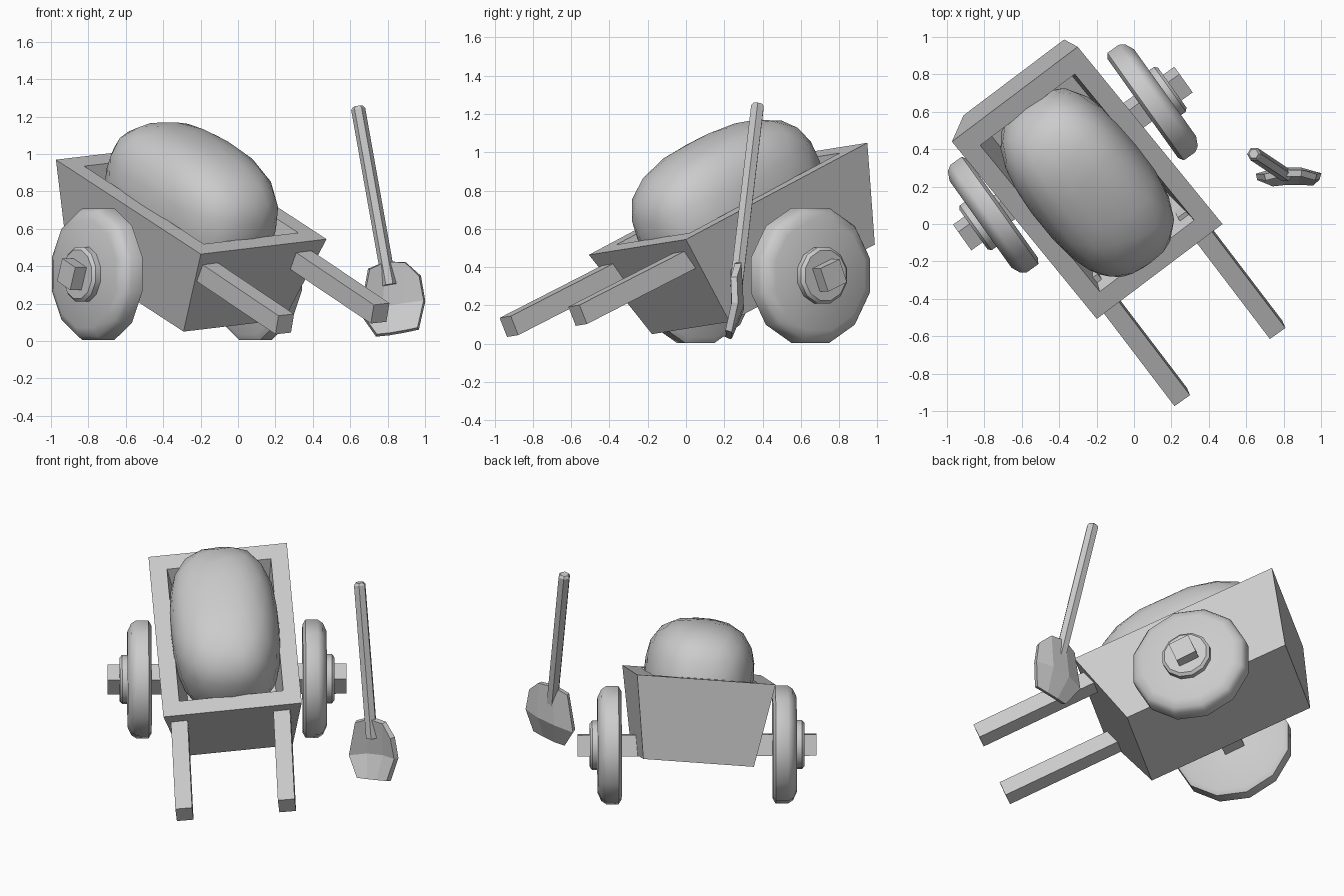
import bpy, bmesh
from math import sin, cos, pi, radians
from mathutils import Vector, Matrix

if "Cube" in bpy.data.objects:
    bpy.data.objects.remove(bpy.data.objects["Cube"])


def frame(x, y, origin):
    """Orthonormal matrix from an x axis, an approximate y axis and an origin."""
    x = Vector(x).normalized()
    z = x.cross(Vector(y)).normalized()
    y = z.cross(x)
    m = Matrix((x, y, z)).transposed().to_4x4()
    m.translation = Vector(origin)
    return m


def add(name, verts, faces, mat=Matrix(), smooth=None):
    me = bpy.data.meshes.new(name)
    me.from_pydata([tuple(mat @ Vector(v)) for v in verts], [], faces)
    bm = bmesh.new()
    bm.from_mesh(me)
    bmesh.ops.recalc_face_normals(bm, faces=bm.faces)
    bm.to_mesh(me)
    bm.free()
    ob = bpy.data.objects.new(name, me)
    bpy.context.collection.objects.link(ob)
    if smooth:
        bpy.ops.object.select_all(action='DESELECT')
        ob.select_set(True)
        bpy.context.view_layer.objects.active = ob
        bpy.ops.object.shade_smooth_by_angle(angle=radians(smooth))
    return ob


def loft(name, rings, mat=Matrix(), smooth=None):
    """Skin a list of equal-sized rings and cap both ends."""
    n = len(rings[0])
    verts = [v for r in rings for v in r]
    faces = [(i * n + j, i * n + (j + 1) % n, (i + 1) * n + (j + 1) % n, (i + 1) * n + j)
             for i in range(len(rings) - 1) for j in range(n)]
    faces += [tuple(range(n)), tuple(range(len(verts) - n, len(verts)))]
    return add(name, verts, faces, mat, smooth)


def rect(hx, hy, z):
    return [(-hx, -hy, z), (hx, -hy, z), (hx, hy, z), (-hx, hy, z)]


def lathe(name, profile, n, mat, smooth=None):
    """Revolve (x, radius) points about the local x axis."""
    rings = [[(x, r * cos(2 * pi * (k + .5) / n), r * sin(2 * pi * (k + .5) / n)) for k in range(n)]
             for x, r in profile]
    return loft(name, rings, mat, smooth)


# tilted, tapered cart body: outer shell, rim and hollow
body = frame((.670, .505, .08), (-.77, .95, .505), (-.25, .22, .757))
loft("cart_body", [rect(.338, .53, -.514), rect(.423, .662, 0),
                   rect(.318, .546, 0), rect(.27, .47, -.3)], body)

# rounded load: boxy ellipsoid with straight sides below the rim
P, A, B, C = 2.7, .33, .555, .345
bm = bmesh.new()
bmesh.ops.create_icosphere(bm, subdivisions=3, radius=1)
for v in bm.verts:
    d = v.co.copy()
    if d.z < 0:
        d.z *= .6
    s = sum(abs(c) ** P for c in d) ** (-1 / P)
    v.co = body @ Vector((d.x * s * A, d.y * s * B, d.z * s * C))
me = bpy.data.meshes.new("load")
bm.to_mesh(me)
bm.free()
me.shade_smooth()
bpy.context.collection.objects.link(bpy.data.objects.new("load", me))

# two square pull handles
for side, end in (("left", (.25, -.925, .09)), ("right", (.76, -.566, .148))):
    m = frame((.814, .573, .092), (-.553, .742, .378), end)
    loft(f"{side}_pull_handle", [[(x, y, z) for x, z in ((-.051, -.054), (.051, -.054), (.051, .054), (-.051, .054))]
                                 for y in (0, .88)], m)

# square axle, pitched with the cart
yaw = Matrix.Translation((-.327, .35, .357)) @ Matrix.Rotation(radians(35.5), 4, 'Z')
h = .065
loft("axle", [[(x, -h, -h), (x, h, -h), (x, h, h), (x, -h, h)] for x in (-.727, .727)],
     yaw @ Matrix.Rotation(radians(22), 4, 'X'))

# wheels with rounded outer rims, and hubs
R = .365
for side, s in (("left", -1), ("right", 1)):
    m = yaw @ Matrix.Translation((s * .533, 0, 0))
    lathe(f"{side}_wheel", [(s * x, r) for x, r in
          ((-.073, .335), (-.055, R), (.02, R), (.05, .345), (.073, .295))], 12, m, 40)
    lathe(f"{side}_hub", [(s * x, r) for x, r in
          ((0, .152), (.105, .152), (.12, .135))], 12, m, 40)

# shovel shaft: six-sided pole with a small chamfered top
top, low = Vector((.64, .375, 1.255)), Vector((.81, .262, .30))
axis = top - low
m = frame(axis, (0, 1, 0), low)
L = axis.length
lathe("shovel_shaft", [(0, .038), (L - .015, .038), (L, .026)], 6, m)

# shovel blade: cupped and bent plate
rows = [[(.70, .25, .385), (.79, .272, .425), (.895, .272, .42), (.973, .25, .348)],
        [(.655, .252, .15), (.77, .285, .18), (.89, .285, .2), (.997, .255, .214)],
        [(.74, .217, .03), (.81, .225, .037), (.885, .225, .05), (.963, .222, .066)]]
blade = add("shovel_blade", [v for r in rows for v in r],
            [(i * 4 + j, i * 4 + j + 1, i * 4 + j + 5, i * 4 + j + 4) for i in range(2) for j in range(3)])
mod = blade.modifiers.new("thickness", 'SOLIDIFY')
mod.thickness = .035
mod.offset = 0
